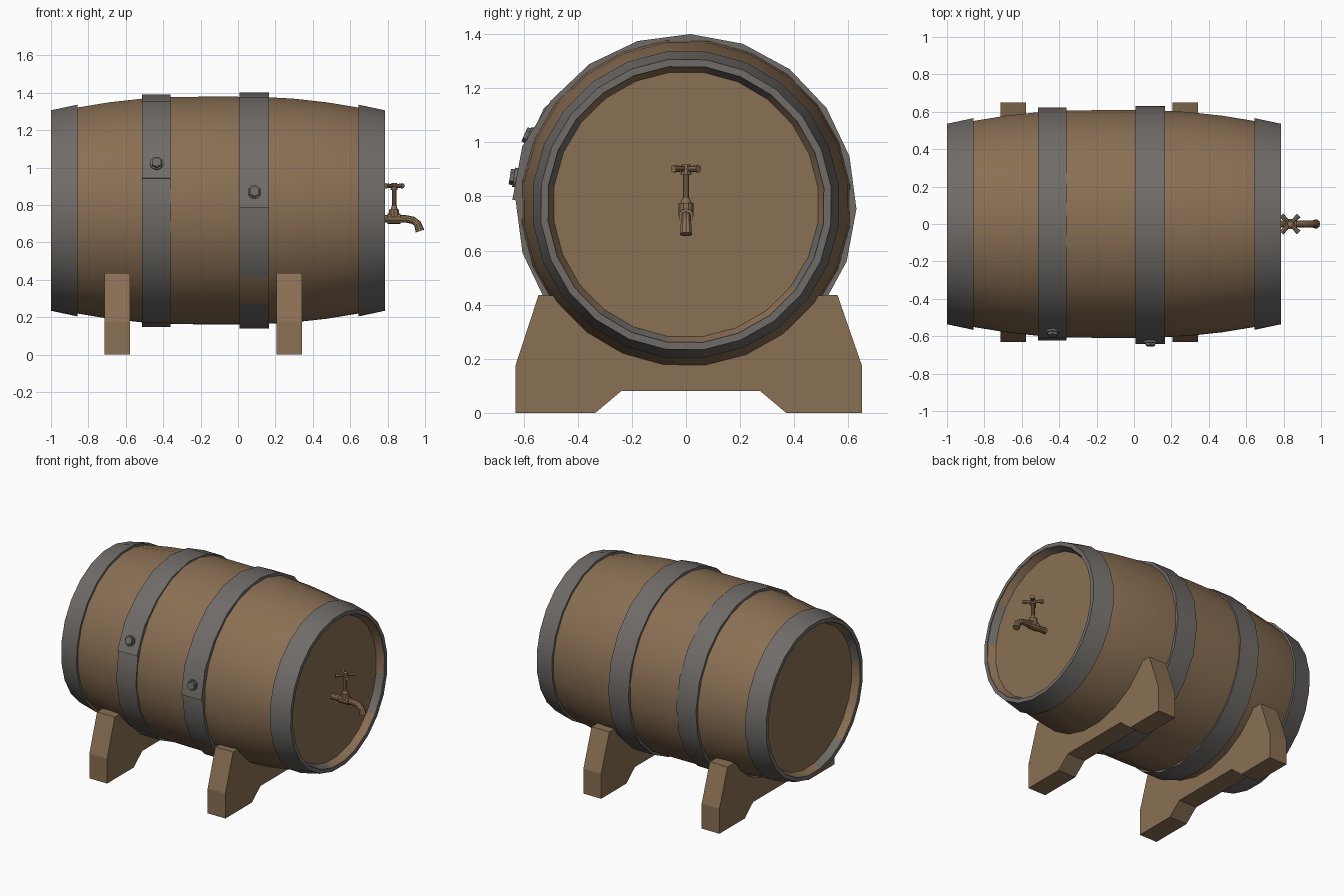
import bpy, bmesh
from math import sin, cos, radians, pi
from mathutils import Vector, Matrix

if "Cube" in bpy.data.objects:
    bpy.data.objects.remove(bpy.data.objects["Cube"], do_unlink=True)

XC, ZC = -0.107, 0.77      # centre of the barrel axis


def material(name, rgb):
    m = bpy.data.materials.new(name)
    m.use_nodes = True
    m.diffuse_color = (*rgb, 1)
    m.node_tree.nodes["Principled BSDF"].inputs["Base Color"].default_value = (*rgb, 1)
    return m


WOOD = material("brown_wood", (0.255, 0.16, 0.088))
METAL = material("grey_metal", (0.16, 0.148, 0.138))


def finish(name, bm, mats, smooth=True):
    bmesh.ops.recalc_face_normals(bm, faces=bm.faces)
    me = bpy.data.meshes.new(name)
    bm.to_mesh(me)
    bm.free()
    for m in mats:
        me.materials.append(m)
    ob = bpy.data.objects.new(name, me)
    bpy.context.collection.objects.link(ob)
    if smooth:
        bpy.ops.object.select_all(action='DESELECT')
        ob.select_set(True)
        bpy.context.view_layer.objects.active = ob
        bpy.ops.object.shade_smooth_by_angle(angle=radians(32))
    return ob


def polar(x, r, deg):
    a = radians(deg)
    return Vector((x, r * cos(a), ZC + r * sin(a)))


def lathe(name, profile, mats, closed=False, rule=None, sides=24, phase=-8):
    """Revolve (x, radius) points about the barrel axis."""
    bm = bmesh.new()
    rings = [[bm.verts.new(polar(x, r, phase + 360 * k / sides)) for k in range(sides)]
             for x, r in profile]
    pairs = list(zip(rings, rings[1:]))
    if closed:
        pairs.append((rings[-1], rings[0]))
    for s, (a, b) in enumerate(pairs):
        for k in range(sides):
            n = (k + 1) % sides
            f = bm.faces.new((a[k], a[n], b[n], b[k]))
            f.material_index = rule(s, k) if rule else 0
    if not closed:
        bm.faces.new(rings[0])
        bm.faces.new(rings[-1])
    return finish(name, bm, mats)


# Barrel body: bulging staves, rims and recessed lids
half = [(0.10, 0.613), (0.25, 0.611), (0.40, 0.603), (0.58, 0.583), (0.75, 0.555),
        (0.888, 0.522), (0.888, 0.514), (0.84, 0.492)]
profile = [(XC - d, r) for d, r in reversed(half)] + [(XC + d, r) for d, r in half]
last = len(profile) - 2
lathe("barrel_body", profile, [WOOD, METAL],
      rule=lambda s, k: int(s in (0, last) and k % 6 > 3))

# End hoops
for side, label in ((-1, "right"), (1, "left")):
    pts = [(0.752, 0.545), (0.752, 0.570), (0.8925, 0.540), (0.8925, 0.513)]
    lathe(label + "_end_hoop", [(XC + side * d, r) for d, r in pts], [METAL], closed=True)


def strap(name, x0, x1, r, seam, stain=None):
    """Middle hoop: a flat strip whose free end overlaps its start."""
    bm = bmesh.new()
    steps, rows = 21, []
    for i in range(steps + 1):
        a = seam - 18 * i
        lift = 0.012 if i < 2 else 0
        rows.append([bm.verts.new(polar(x, q, a)) for x, q in
                     ((x0, r - 0.03), (x0, r + lift), (x1, r + lift), (x1, r - 0.03))])
    for i, (a, b) in enumerate(zip(rows, rows[1:])):
        for j in range(4):
            n = (j + 1) % 4
            f = bm.faces.new((a[j], a[n], b[n], b[j]))
            f.material_index = int(i == stain and j == 1)
    bm.faces.new(rows[0])
    bm.faces.new(rows[-1])
    finish(name, bm, [METAL, WOOD])


def rod(bm, start, end, r0, r1=None, sides=10):
    start, end = Vector(start), Vector(end)
    axis = end - start
    mat = Matrix.Translation((start + end) / 2) @ axis.to_track_quat('Z', 'Y').to_matrix().to_4x4()
    bmesh.ops.create_cone(bm, cap_ends=True, segments=sides, radius1=r0,
                          radius2=r0 if r1 is None else r1, depth=axis.length, matrix=mat)


strap("right_middle_hoop", -0.512, -0.36, 0.622, 164)
strap("left_middle_hoop", 0.008, 0.165, 0.630, 178.5, stain=17)

# Hexagonal bolts holding the overlaps
for label, x, r, a in (("right", -0.435, 0.625, 156.5), ("left", 0.088, 0.633, 171)):
    bm = bmesh.new()
    rod(bm, polar(x, r - 0.02, a), polar(x, r + 0.012, a), 0.036, sides=12)
    rod(bm, polar(x, r, a), polar(x, r + 0.026, a), 0.032, 0.028, sides=6)
    finish(label + "_hoop_bolt", bm, [METAL], smooth=False)

# Cradle stands with a curved seat
outline = [(-0.545, 0.435), (-0.63, 0.175), (-0.63, 0), (-0.335, 0), (-0.24, 0.08),
           (0.275, 0.08), (0.37, 0), (0.65, 0), (0.65, 0.175), (0.56, 0.435)]
seat = [polar(0, 0.585, -35 - 10 * i) for i in range(12)]
outline += [(p.y, p.z) for p in seat]
for label, x in (("right", -0.715), ("left", 0.205)):
    bm = bmesh.new()
    face = bm.faces.new([bm.verts.new((x, y, z)) for y, z in outline])
    new = bmesh.ops.extrude_face_region(bm, geom=[face])["geom"]
    bmesh.ops.translate(bm, vec=(0.138, 0, 0),
                        verts=[v for v in new if isinstance(v, bmesh.types.BMVert)])
    finish(label + "_cradle", bm, [WOOD], smooth=False)

# Tap spout: a bent pipe swept along a path
path = [(0.72, 0.725), (0.90, 0.725), (0.935, 0.718), (0.96, 0.70), (0.973, 0.66)]
bm = bmesh.new()
rings = []
for i, (x, z) in enumerate(path):
    a, b = path[max(i - 1, 0)], path[min(i + 1, len(path) - 1)]
    t = Vector((b[0] - a[0], 0, b[1] - a[1])).normalized()
    u = Vector((-t.z, 0, t.x))
    r = 0.024 if i == len(path) - 1 else 0.02
    rings.append([bm.verts.new(Vector((x, 0, z)) + r * (u * cos(k * pi / 5) + Vector((0, r and 1, 0)) * sin(k * pi / 5)))
                  for k in range(10)])
for a, b in zip(rings, rings[1:]):
    for k in range(10):
        bm.faces.new((a[k], a[(k + 1) % 10], b[(k + 1) % 10], b[k]))
bm.faces.new(rings[0])
bm.faces.new(rings[-1])
finish("tap_spout", bm, [WOOD])

# Tap valve: body, collar and stem
TX = 0.835
bm = bmesh.new()
rod(bm, (TX - 0.035, 0, 0.727), (TX + 0.035, 0, 0.727), 0.028)
rod(bm, (TX, 0, 0.725), (TX, 0, 0.775), 0.028)
rod(bm, (TX, 0, 0.775), (TX, 0, 0.795), 0.02, 0.014)
rod(bm, (TX, 0, 0.79), (TX, 0, 0.89), 0.012)
rod(bm, (TX, 0, 0.88), (TX, 0, 0.918), 0.02, 0.016)
finish("tap_valve", bm, [WOOD])

# Tap handle: four flared arms
bm = bmesh.new()
for k in range(4):
    a = pi / 4 + k * pi / 2
    d = Vector((cos(a), sin(a), 0))
    c = Vector((TX, 0, 0.902))
    rod(bm, c, c + d * 0.065, 0.008, 0.014, sides=8)
finish("tap_handle", bm, [WOOD])
